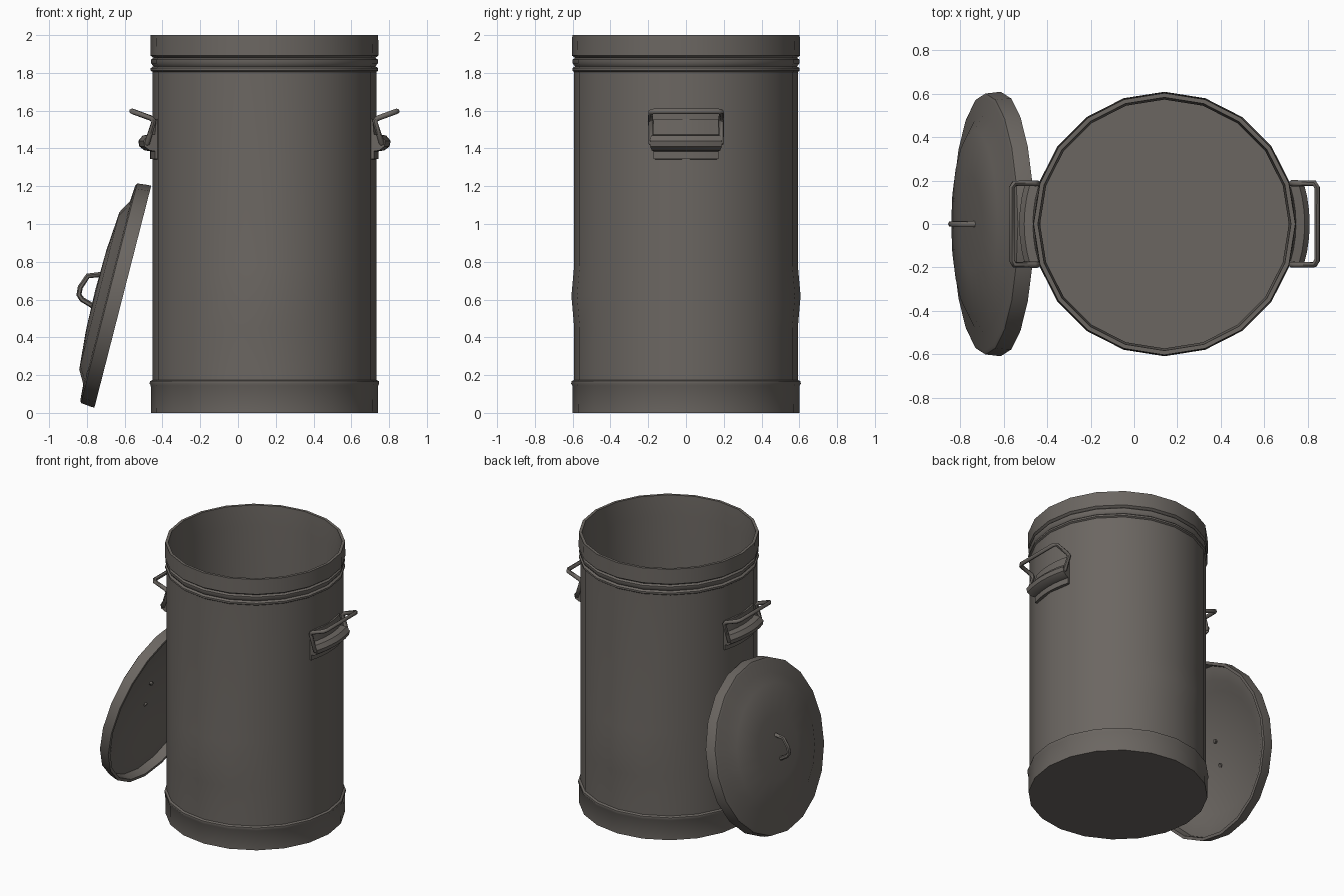
import bpy, bmesh, math
from mathutils import Matrix, Vector

if "Cube" in bpy.data.objects:
    bpy.data.objects.remove(bpy.data.objects["Cube"])

CX = 0.14      # can axis
SIDES = 20

metal = bpy.data.materials.new("dull_grey_metal")
metal.diffuse_color = (0.148, 0.134, 0.121, 1)
metal.use_nodes = True
metal.node_tree.nodes["Principled BSDF"].inputs["Base Color"].default_value = metal.diffuse_color


def finish(name, bm, angle=40):
    bmesh.ops.remove_doubles(bm, verts=bm.verts, dist=1e-5)
    bmesh.ops.recalc_face_normals(bm, faces=bm.faces)
    me = bpy.data.meshes.new(name)
    bm.to_mesh(me)
    bm.free()
    me.materials.append(metal)
    for p in me.polygons:
        p.use_smooth = True
    me.set_sharp_from_angle(angle=math.radians(angle))
    ob = bpy.data.objects.new(name, me)
    bpy.context.collection.objects.link(ob)
    return ob


def revolve(name, profile, a0=0.0, a1=2 * math.pi, steps=SIDES, closed=False, shift=CX, angle=40):
    """Turn a (radius, height) profile around z; closed profiles of a partial turn get end caps."""
    bm = bmesh.new()
    rings = []
    for i in range(steps + 1):
        a = a0 + (a1 - a0) * i / steps
        rings.append([bm.verts.new((shift + r * math.cos(a), r * math.sin(a), z)) for r, z in profile])
    n = len(profile)
    for A, B in zip(rings, rings[1:]):
        for j in range(n if closed else n - 1):
            k = (j + 1) % n
            bm.faces.new((A[j], A[k], B[k], B[j]))
    if closed and a1 - a0 < 6:
        bm.faces.new(rings[0])
        bm.faces.new(rings[-1])
    bmesh.ops.remove_doubles(bm, verts=bm.verts, dist=1e-5)
    bmesh.ops.dissolve_degenerate(bm, edges=bm.edges, dist=1e-6)
    return finish(name, bm, angle)


def tube(name, points, radius, cyclic=False, sides=6):
    """Sweep a round section along a path, mitring the corners."""
    pts = [Vector(p) for p in points]
    n = len(pts)
    bm = bmesh.new()
    rings = []
    ref = None
    for i, p in enumerate(pts):
        d1 = (p - pts[i - 1]).normalized() if cyclic or i else None
        d2 = (pts[(i + 1) % n] - p).normalized() if cyclic or i < n - 1 else None
        t = ((d1 or d2) + (d2 or d1)).normalized()
        if ref is None:
            ref = t.orthogonal()
        u = (ref - t * ref.dot(t)).normalized()
        ref = u
        v = t.cross(u)
        rings.append([bm.verts.new(p + radius * (u * math.cos(2 * math.pi * k / sides)
                                                 + v * math.sin(2 * math.pi * k / sides)))
                      for k in range(sides)])
    pairs = list(zip(rings, rings[1:]))
    for A, B in pairs:
        for k in range(sides):
            m = (k + 1) % sides
            bm.faces.new((A[k], A[m], B[m], B[k]))
    if cyclic:   # join last ring to first using the closest twist
        A, B = rings[-1], rings[0]
        s = min(range(sides), key=lambda q: sum((A[k].co - B[(k + q) % sides].co).length for k in range(sides)))
        for k in range(sides):
            bm.faces.new((A[k], A[(k + 1) % sides], B[(k + 1 + s) % sides], B[(k + s) % sides]))
    else:
        bm.faces.new(rings[0])
        bm.faces.new(rings[-1])
    return finish(name, bm, 60)


# can: bottom band, wall, two beads, top band, hollow inside with floor
can = revolve("can_body", [
    (0, 0), (0.60, 0), (0.602, 0.145), (0.608, 0.155), (0.606, 0.168), (0.592, 0.175),
    (0.592, 0.45), (0.592, 0.62), (0.592, 0.78), (0.592, 1.805),
    (0.602, 1.812), (0.602, 1.825), (0.588, 1.835), (0.600, 1.85), (0.600, 1.87),
    (0.588, 1.88), (0.604, 1.892), (0.602, 2.0), (0.582, 2.0), (0.572, 1.85),
    (0.572, 0.04), (0, 0.04)])

# slight dents bulging the wall at the front and back
for v in can.data.vertices:
    if 0.5 < v.co.z < 0.7 and abs(v.co.y) > 0.5 and math.hypot(v.co.x - CX, v.co.y) > 0.58:
        v.co.y *= 1.025

# side handles: curved clamp plate with rolled sleeve, plus a bent wire loop
clamp = [(0.57, 1.34), (0.605, 1.345), (0.605, 1.385), (0.635, 1.39), (0.662, 1.41),
         (0.668, 1.44), (0.645, 1.468), (0.605, 1.475), (0.598, 1.555), (0.57, 1.555)]
W = 0.187
half = [(0.625, W - 0.02, 1.42), (0.62, W, 1.43), (0.585, W, 1.545), (0.60, W, 1.56),
        (0.69, W, 1.593), (0.702, W - 0.02, 1.597)]
for side, label in ((1, "right"), (-1, "left")):
    mid = 0 if side == 1 else math.pi
    revolve(label + "_handle_clamp", clamp, mid - 0.29, mid + 0.29, 6, closed=True)
    path = half + [(x, -y, z) for x, y, z in reversed(half)]
    tube(label + "_handle_loop", [(CX + side * x, y, z) for x, y, z in path], 0.0145, cyclic=True)

# lid leaning against the left side
lid = revolve("lid", [
    (0.585, 0), (0.606, 0), (0.606, 0.02), (0.60, 0.075), (0.585, 0.082), (0.50, 0.088),
    (0.43, 0.128), (0.22, 0.145), (0, 0.15), (0, 0.135), (0.42, 0.112),
    (0.49, 0.072), (0.58, 0.065)], closed=True, shift=0)
u, n = Vector((0.248, 0, 0.969)).normalized(), Vector((-0.969, 0, 0.248)).normalized()
place = Matrix((u, Vector((0, 1, 0)), n)).transposed().to_4x4()
lid.data.transform(Matrix.Translation((-0.61, 0, 0.615)) @ place)

# lid handle
tube("lid_handle", [(-0.70, 0, 0.725), (-0.735, 0, 0.732), (-0.795, 0, 0.725), (-0.835, 0, 0.665),
                    (-0.842, 0, 0.625), (-0.825, 0, 0.60), (-0.75, 0, 0.555)], 0.014)
